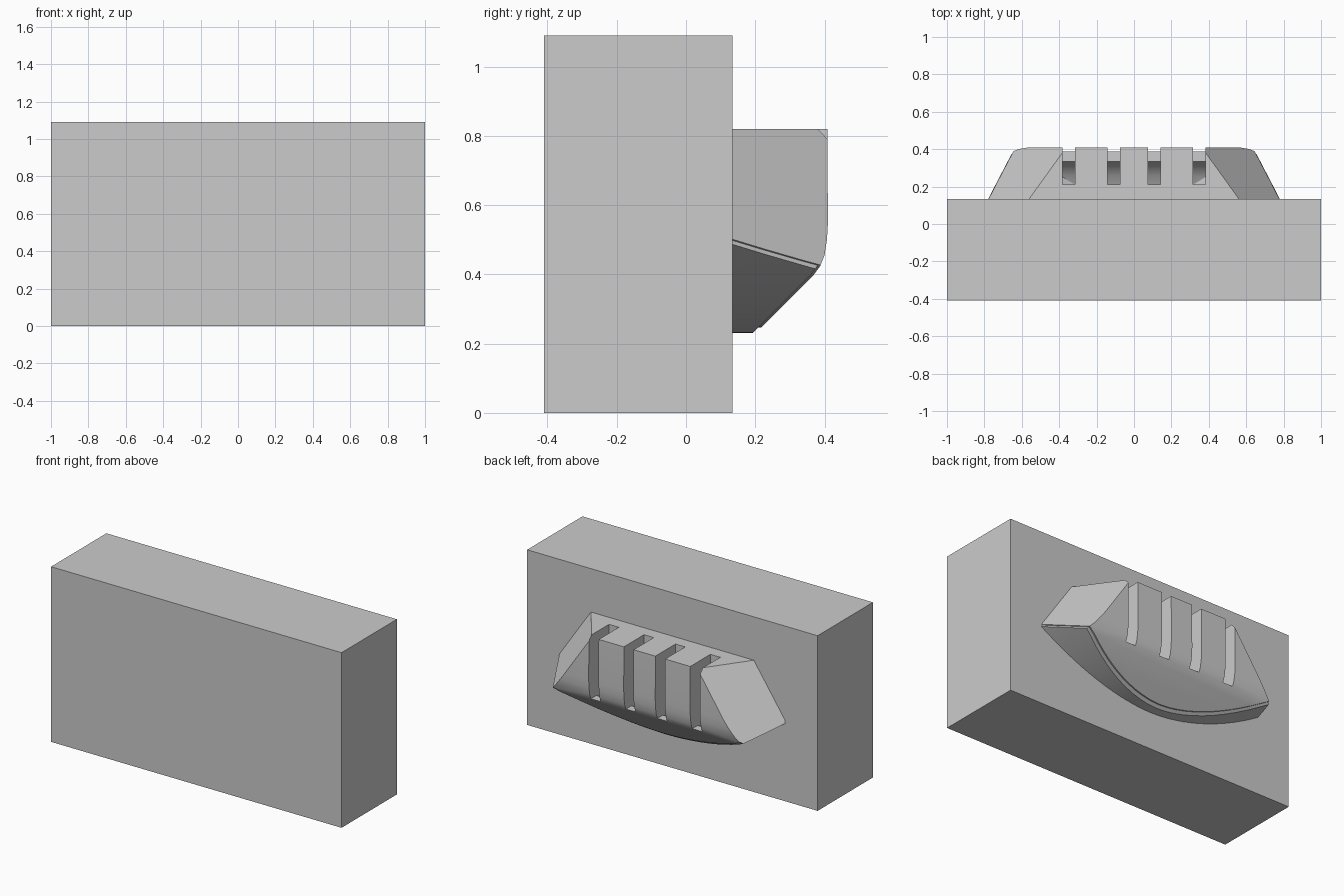
import bpy, bmesh
from mathutils import Vector

if "Cube" in bpy.data.objects:
    bpy.data.objects.remove(bpy.data.objects["Cube"])

WALL_Y = 0.134


def prism(name, pts, axis, lo, hi):
    """Extrude a 2D outline along x (pts are y,z) or along y (pts are x,z)."""
    bm = bmesh.new()
    place = (lambda a, b: (lo, a, b)) if axis == 'x' else (lambda a, b: (a, lo, b))
    face = bm.faces.new([bm.verts.new(place(a, b)) for a, b in pts])
    ext = bmesh.ops.extrude_face_region(bm, geom=[face])
    move = Vector((hi - lo, 0, 0) if axis == 'x' else (0, hi - lo, 0))
    bmesh.ops.translate(bm, vec=move,
                        verts=[v for v in ext['geom'] if isinstance(v, bmesh.types.BMVert)])
    bmesh.ops.recalc_face_normals(bm, faces=bm.faces)
    me = bpy.data.meshes.new(name)
    bm.to_mesh(me)
    bm.free()
    ob = bpy.data.objects.new(name, me)
    bpy.context.collection.objects.link(ob)
    return ob


def boolean(ob, cutter, op):
    mod = ob.modifiers.new("cut", 'BOOLEAN')
    mod.operation, mod.object, mod.solver = op, cutter, 'EXACT'
    bpy.context.view_layer.objects.active = ob
    bpy.ops.object.modifier_apply(modifier=mod.name)
    bpy.data.objects.remove(cutter)


def arc(lift):
    """Smile-shaped lower edge, left to right."""
    xs = [-0.85 + 1.7 * i / 28 for i in range(29)]
    return [(x, 0.23 + lift + 0.26 * (abs(x) / 0.785) ** 1.85) for x in xs]


def pod(name, inset, outline):
    """Rounded section, slanted ends, trimmed to the front outline."""
    i = inset
    section = [(0.12, 0.82), (0.408 - i, 0.82), (0.41 - i, 0.55), (0.407 - i, 0.50),
               (0.40 - i, 0.455), (0.388 - i, 0.425), (0.37 - i, 0.40),
               (0.20 - i, 0.23), (0.17 - i, 0.20), (0.12, 0.20)]
    ob = prism(name, section, 'x', -0.95, 0.95)
    bm = bmesh.new()
    bm.from_mesh(ob.data)
    for s in (-1, 1):
        geom = bm.verts[:] + bm.edges[:] + bm.faces[:]
        cut = bmesh.ops.bisect_plane(bm, geom=geom, clear_outer=True,
                                     plane_co=(s * (0.56 - i), 0.135, 0.82),
                                     plane_no=(s, 0.72, 0.68))
        edges = [e for e in cut['geom_cut'] if isinstance(e, bmesh.types.BMEdge)]
        bmesh.ops.contextual_create(bm, geom=edges)
    bmesh.ops.recalc_face_normals(bm, faces=bm.faces)
    bm.to_mesh(ob.data)
    bm.free()
    boolean(ob, prism("outline_helper", outline, 'y', 0.0, 0.6), 'INTERSECT')
    return ob


# main block
prism("wall_block", [(-0.41, 0), (WALL_Y, 0), (WALL_Y, 1.09), (-0.41, 1.09)], 'x', -1, 1)

# projecting housing on the back
housing = pod("housing", 0.0, arc(0.016) + [(0.85, 0.9), (-0.85, 0.9)])

# slightly recessed band below the housing
band = pod("lower_band", 0.008, arc(0.0) + arc(0.022)[::-1])

# four vertical slots
slot = [(0.21, 0.9), (0.21, 0.30), (0.26, 0.325), (0.30, 0.36), (0.325, 0.395),
        (0.335, 0.425), (0.5, 0.425), (0.5, 0.9)]
for lo, hi in ((0.315, 0.383), (0.075, 0.142)):
    for a, b in ((lo, hi), (-hi, -lo)):
        boolean(housing, prism("slot_cutter", slot, 'x', a, b), 'DIFFERENCE')

# soft shading on the curved areas
bpy.ops.object.select_all(action='DESELECT')
for ob in (housing, band):
    ob.select_set(True)
bpy.context.view_layer.objects.active = housing
bpy.ops.object.shade_smooth_by_angle(angle=0.35)
